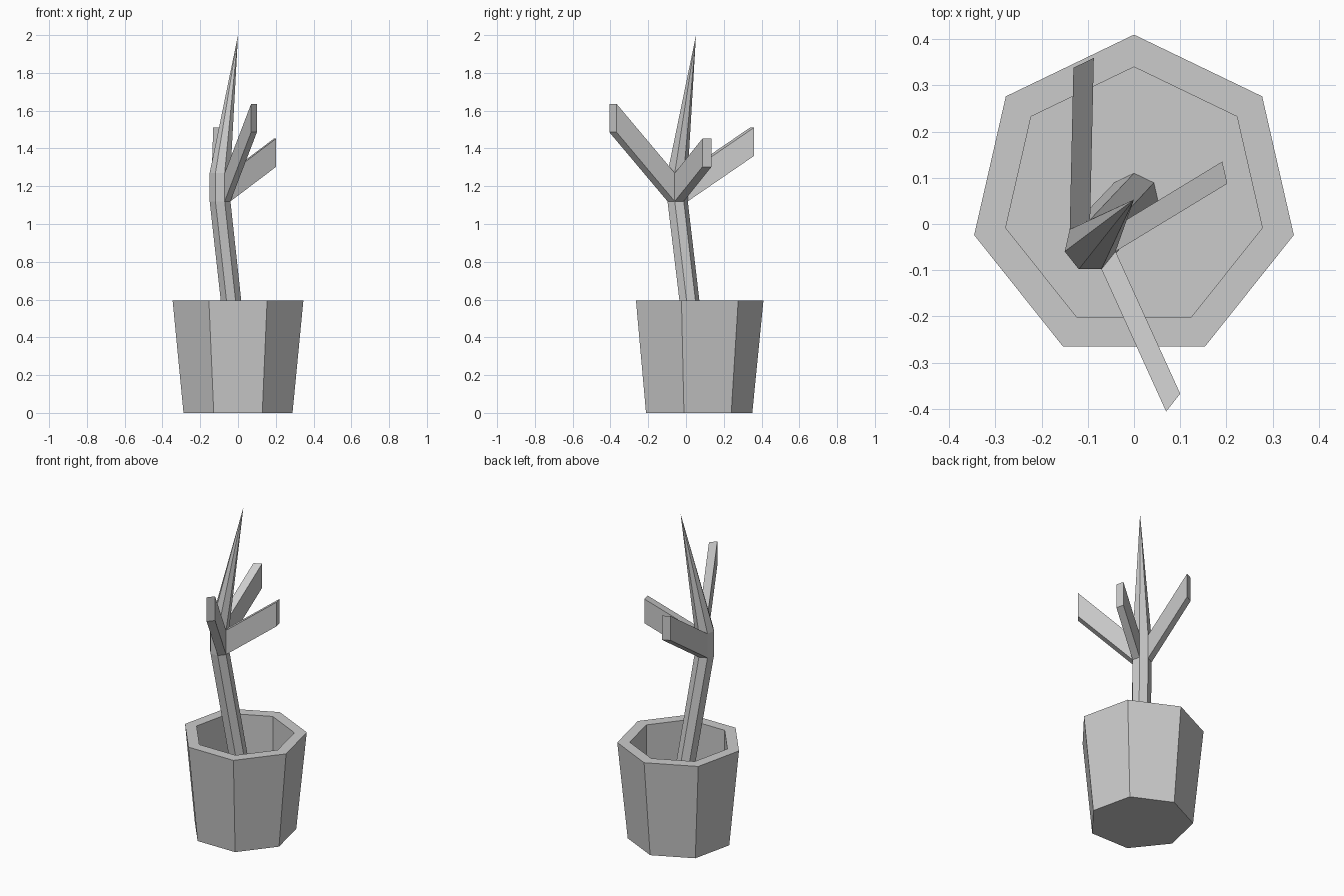
import bpy, bmesh, math
from mathutils import Vector

if "Cube" in bpy.data.objects:
    bpy.data.objects.remove(bpy.data.objects["Cube"])

SIDES = 7
CX, CY = 0.0, 0.055


def ring(bm, x, y, z, r):
    step = 2 * math.pi / SIDES
    return [bm.verts.new((x - r * math.sin(i * step), y + r * math.cos(i * step), z))
            for i in range(SIDES)]


def bridge(bm, a, b):
    return [bm.faces.new((a[i], a[(i + 1) % SIDES], b[(i + 1) % SIDES], b[i]))
            for i in range(SIDES)]


def finish(bm, name):
    bmesh.ops.recalc_face_normals(bm, faces=bm.faces[:])
    mesh = bpy.data.meshes.new(name)
    bm.to_mesh(mesh)
    bm.free()
    obj = bpy.data.objects.new(name, mesh)
    bpy.context.collection.objects.link(obj)


# Pot: tapered outside, flat rim, straight inner wall, soil floor
SOIL_Z = 0.26
bm = bmesh.new()
rings = [ring(bm, CX, CY, z, r) for z, r in
         ((0, 0.296), (0.595, 0.355), (0.595, 0.285), (SOIL_Z, 0.285))]
for a, b in zip(rings, rings[1:]):
    bridge(bm, a, b)
bm.faces.new(rings[0])
bm.faces.new(rings[-1])
finish(bm, "pot")

# Plant: leaning stem, straight collar, pointed top
bm = bmesh.new()
base = ring(bm, CX, CY, SOIL_Z, 0.055)
low = ring(bm, -0.095, -0.047, 1.12, 0.0565)
high = ring(bm, -0.095, -0.047, 1.27, 0.0565)
bm.faces.new(base)
bridge(bm, base, low)
collar = bridge(bm, low, high)
tip = bm.verts.new((0, 0.053, 2.0))
for i in range(SIDES):
    bm.faces.new((high[i], high[(i + 1) % SIDES], tip))

# Branches: collar faces extruded outward and up
for index, offset in ((0, (0.008, 0.35, 0.24)),
                      (4, (0.14, -0.308, 0.366)),
                      (5, (0.242, 0.147, 0.183))):
    out = bmesh.ops.extrude_discrete_faces(bm, faces=[collar[index]])
    bmesh.ops.translate(bm, verts=out["faces"][0].verts[:], vec=Vector(offset))
finish(bm, "plant")
